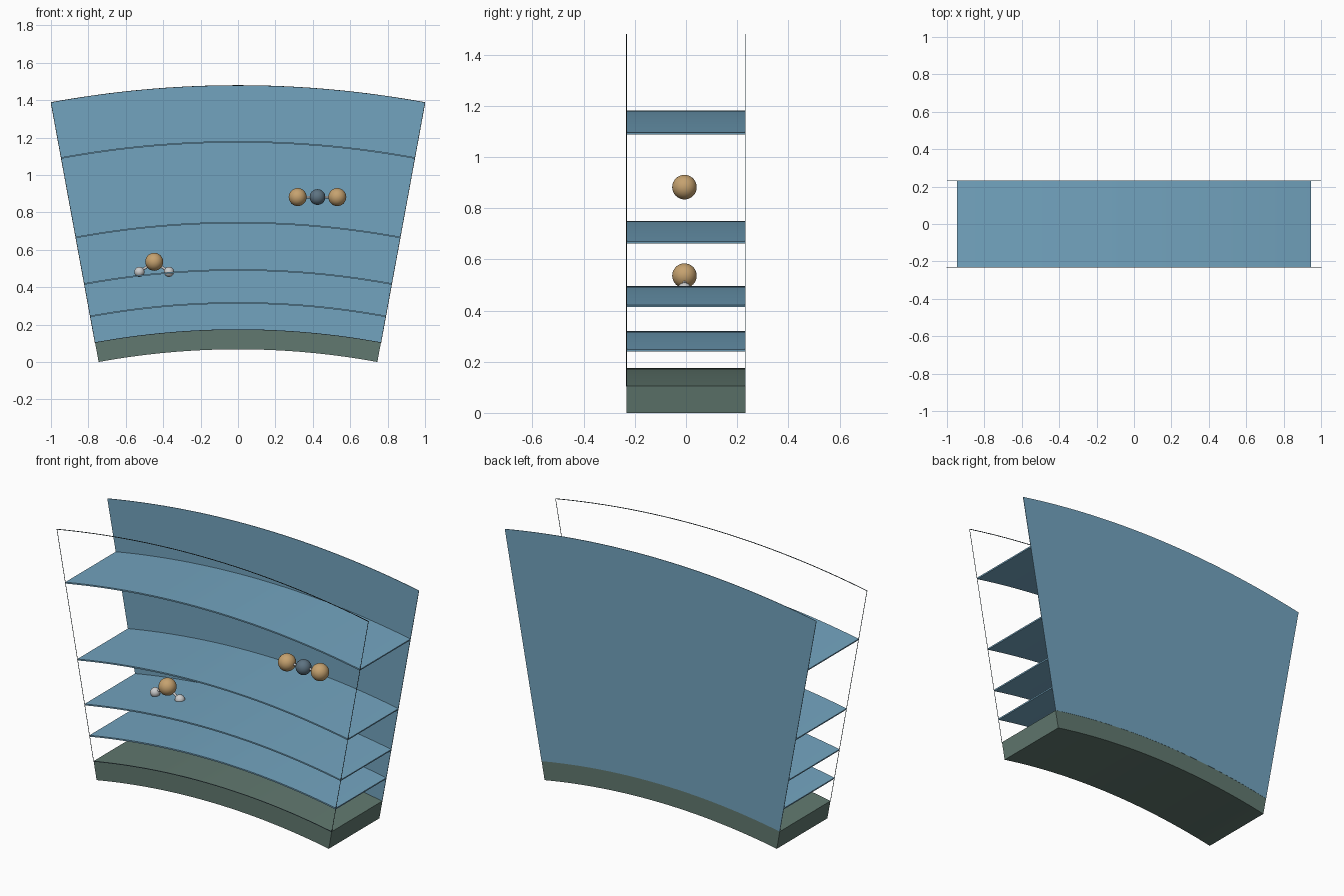
import bpy, bmesh, math
from mathutils import Vector

if "Cube" in bpy.data.objects:
    bpy.data.objects.remove(bpy.data.objects["Cube"])

CZ = -4.06                    # height of the arc centre
HALF = math.asin(1 / 5.54)    # half angle of the wedge
W = 0.232                     # half depth
SEG = 32


def material(name, rgb):
    m = bpy.data.materials.new(name)
    m.diffuse_color = (*rgb, 1)
    m.use_nodes = True
    m.node_tree.nodes["Principled BSDF"].inputs["Base Color"].default_value = m.diffuse_color
    return m


BLUE = material("sky_blue", (0.17, 0.37, 0.52))
GREEN = material("ground_green", (0.12, 0.19, 0.16))
TAN = material("tan", (0.56, 0.36, 0.16))
SLATE = material("slate", (0.11, 0.17, 0.22))
WHITE = material("white", (0.8, 0.8, 0.8))
BLACK = material("outline", (0.03, 0.05, 0.06))


def polar(r, i, y):
    a = -HALF + 2 * HALF * i / SEG
    return Vector((r * math.sin(a), y, CZ + r * math.cos(a)))


def finish(ob, mat, angle=30):
    ob.data.materials.append(mat)
    bpy.ops.object.select_all(action='DESELECT')
    ob.select_set(True)
    bpy.context.view_layer.objects.active = ob
    bpy.ops.object.shade_smooth_by_angle(angle=math.radians(angle))


def arc_solid(name, r0, r1, y0, y1, mat):
    """Rectangle (r0..r1, y0..y1) swept along the wedge arc."""
    bm = bmesh.new()
    rings = [[bm.verts.new(polar(r, i, y))
              for r, y in ((r0, y0), (r1, y0), (r1, y1), (r0, y1))]
             for i in range(SEG + 1)]
    for a, b in zip(rings, rings[1:]):
        for k in range(4):
            n = (k + 1) % 4
            bm.faces.new((a[k], a[n], b[n], b[k]))
    bm.faces.new(rings[0])
    bm.faces.new(rings[-1][::-1])
    bmesh.ops.recalc_face_normals(bm, faces=bm.faces)
    me = bpy.data.meshes.new(name)
    bm.to_mesh(me)
    bm.free()
    ob = bpy.data.objects.new(name, me)
    bpy.context.collection.objects.link(ob)
    finish(ob, mat)


def ball(name, loc, r, mat):
    bpy.ops.mesh.primitive_uv_sphere_add(segments=32, ring_count=16, radius=r, location=loc)
    ob = bpy.context.object
    ob.name = name
    finish(ob, mat)


def rod(name, p, q, r, mat):
    p, q = Vector(p), Vector(q)
    bpy.ops.mesh.primitive_cylinder_add(vertices=12, radius=r, depth=(q - p).length,
                                        location=(p + q) / 2)
    ob = bpy.context.object
    ob.name = name
    ob.rotation_euler = (q - p).to_track_quat('Z', 'Y').to_euler()
    finish(ob, mat)


# Ground slab, back panel and thin layer shelves
R_GROUND, R_TOP = 4.235, 5.54
arc_solid("ground", 4.128, R_GROUND, -W, W, GREEN)
arc_solid("back_panel", R_GROUND, R_TOP, W - 0.002, W + 0.001, BLUE)
for n, r in enumerate((4.38, 4.556, 4.809, 5.241), 1):
    arc_solid(f"layer_{n}", r - 0.008, r, -W, W, BLUE)

# Fine outline around the open front
T = 0.0015
for name, r in (("bottom", R_GROUND), ("top", R_TOP)):
    arc_solid(f"front_outline_{name}", r - 2 * T, r, -W - T, -W + T, BLACK)
for name, i in (("left", 0), ("right", SEG)):
    rod(f"front_outline_{name}", polar(R_GROUND, i, -W), polar(R_TOP, i, -W), T, BLACK)

# Straight three-atom molecule
Y = -0.006
centre = (0.425, Y, 0.882)
ball("straight_molecule_centre", centre, 0.042, SLATE)
for s in (-1, 1):
    end = (0.425 + s * 0.106, Y, 0.882)
    ball("straight_molecule_end", end, 0.048, TAN)
    rod("straight_molecule_bond", centre, end, 0.007, WHITE)

# Bent three-atom molecule
centre = (-0.448, Y, 0.536)
ball("bent_molecule_centre", centre, 0.048, TAN)
for s in (-1, 1):
    end = (-0.448 + s * 0.079, Y, 0.482)
    ball("bent_molecule_end", end, 0.027, WHITE)
    rod("bent_molecule_bond", centre, end, 0.007, WHITE)
